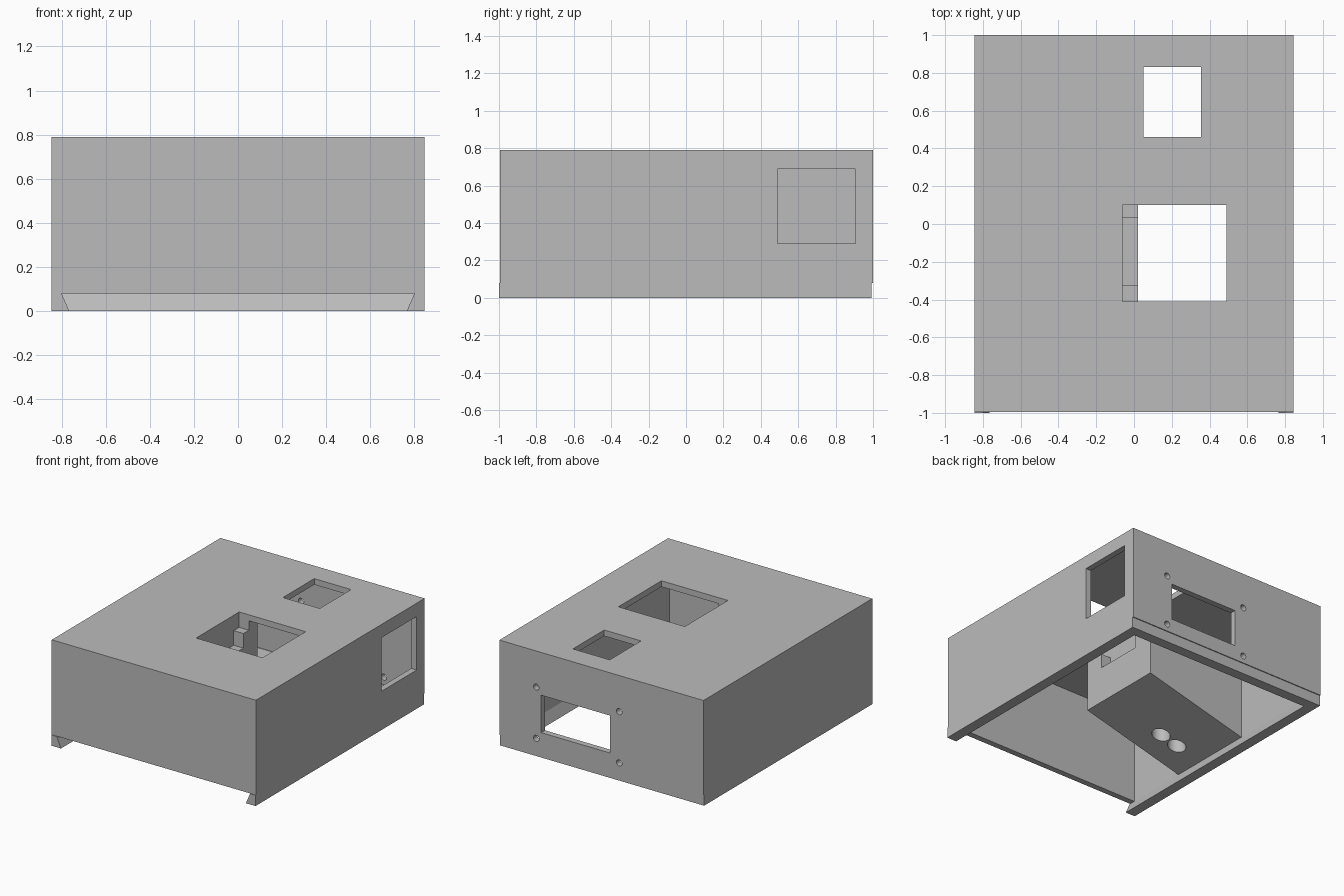
import bpy, bmesh

if "Cube" in bpy.data.objects:
    bpy.data.objects.remove(bpy.data.objects["Cube"], do_unlink=True)

grey = bpy.data.materials.new("plain grey plastic")
grey.use_nodes = True
grey.diffuse_color = (0.5, 0.5, 0.5, 1)
grey.node_tree.nodes["Principled BSDF"].inputs["Base Color"].default_value = (0.5, 0.5, 0.5, 1)


def finish(name, bm):
    bmesh.ops.recalc_face_normals(bm, faces=bm.faces)
    mesh = bpy.data.meshes.new(name)
    bm.to_mesh(mesh)
    bm.free()
    mesh.materials.append(grey)
    obj = bpy.data.objects.new(name, mesh)
    bpy.context.collection.objects.link(obj)
    return obj


def loft(name, start, end):
    """Solid between two matching outlines."""
    bm = bmesh.new()
    a = [bm.verts.new(p) for p in start]
    b = [bm.verts.new(p) for p in end]
    bm.faces.new(a)
    bm.faces.new(b)
    for i in range(len(a)):
        j = (i + 1) % len(a)
        bm.faces.new((a[i], a[j], b[j], b[i]))
    return finish(name, bm)


def box(name, x, y, z):
    ring = [(x[0], y[0]), (x[1], y[0]), (x[1], y[1]), (x[0], y[1])]
    return loft(name, [(*p, z[0]) for p in ring], [(*p, z[1]) for p in ring])


def cylinder(name, centre, radius, depth, along_y=False):
    bm = bmesh.new()
    bmesh.ops.create_cone(bm, cap_ends=True, segments=32, radius1=radius,
                          radius2=radius, depth=depth)
    obj = finish(name, bm)
    obj.location = centre
    if along_y:
        obj.rotation_euler.x = 1.5707963
    return obj


def cut(target, cutters):
    bpy.context.view_layer.objects.active = target
    for cutter in cutters:
        cutter.hide_render = True
        mod = target.modifiers.new("cut", "BOOLEAN")
        mod.operation = "DIFFERENCE"
        mod.solver = "EXACT"
        mod.object = cutter
        bpy.ops.object.modifier_apply(modifier=mod.name)
        bpy.data.objects.remove(cutter, do_unlink=True)


W, INNER, FRONT, BACK = 0.845, 0.80, -0.995, 1.0
RIM, CEILING, TOP = 0.08, 0.745, 0.79

# Open-bottomed housing with its openings
housing = box("housing", (-W, W), (FRONT, BACK), (RIM, TOP))
cuts = [
    box("cavity", (-INNER, INNER), (-0.95, 0.955), (-0.1, CEILING)),
    box("display_window", (-0.06, 0.49), (-0.41, 0.10), (0.7, 0.9)),
    box("small_window", (0.05, 0.355), (0.46, 0.83), (0.7, 0.9)),
    box("side_window", (0.7, 0.9), (0.49, 0.905), (0.29, 0.69)),
    box("back_window", (-0.072, 0.498), (0.9, 1.1), (0.19, 0.47)),
]
for x in (-0.147, 0.539):
    for z in (0.136, 0.52):
        cuts.append(cylinder("screw_hole", (x, 1, z), 0.023, 0.2, True))
cut(housing, cuts)


# Dovetail rail round three sides for a sliding lid
def rail_outline(inner_x, inner_y, z):
    half = [(W, 0.993), (W, -1), (inner_x, -1), (inner_x, inner_y)]
    return [(x, y, z) for x, y in half] + [(-x, y, z) for x, y in reversed(half)]


loft("lid_rail", rail_outline(0.765, 0.915, 0), rail_outline(INNER, 0.95, RIM))

# Inner block with a sloping underside, stepped pocket and two round holes
profile = [(0.02, CEILING), (0.02, 0.293), (-INNER, 0.083), (-INNER, CEILING)]
block = loft("inner_block", [(x, -0.477, z) for x, z in profile],
             [(x, 0.20, z) for x, z in profile])
cut(block, [
    box("pocket", (-0.06, 0.1), (-0.41, 0.10), (0.675, 0.9)),
    box("pocket_slot", (-0.06, 0.1), (-0.325, 0.035), (0.566, 0.9)),
    cylinder("first_hole", (-0.453, -0.25, 0.25), 0.064, 0.5),
    cylinder("second_hole", (-0.595, -0.25, 0.25), 0.064, 0.5),
])

# Smooth the round holes while keeping edges sharp
for obj in (housing, block):
    bpy.ops.object.select_all(action="DESELECT")
    obj.select_set(True)
    bpy.context.view_layer.objects.active = obj
    bpy.ops.object.shade_smooth_by_angle()
